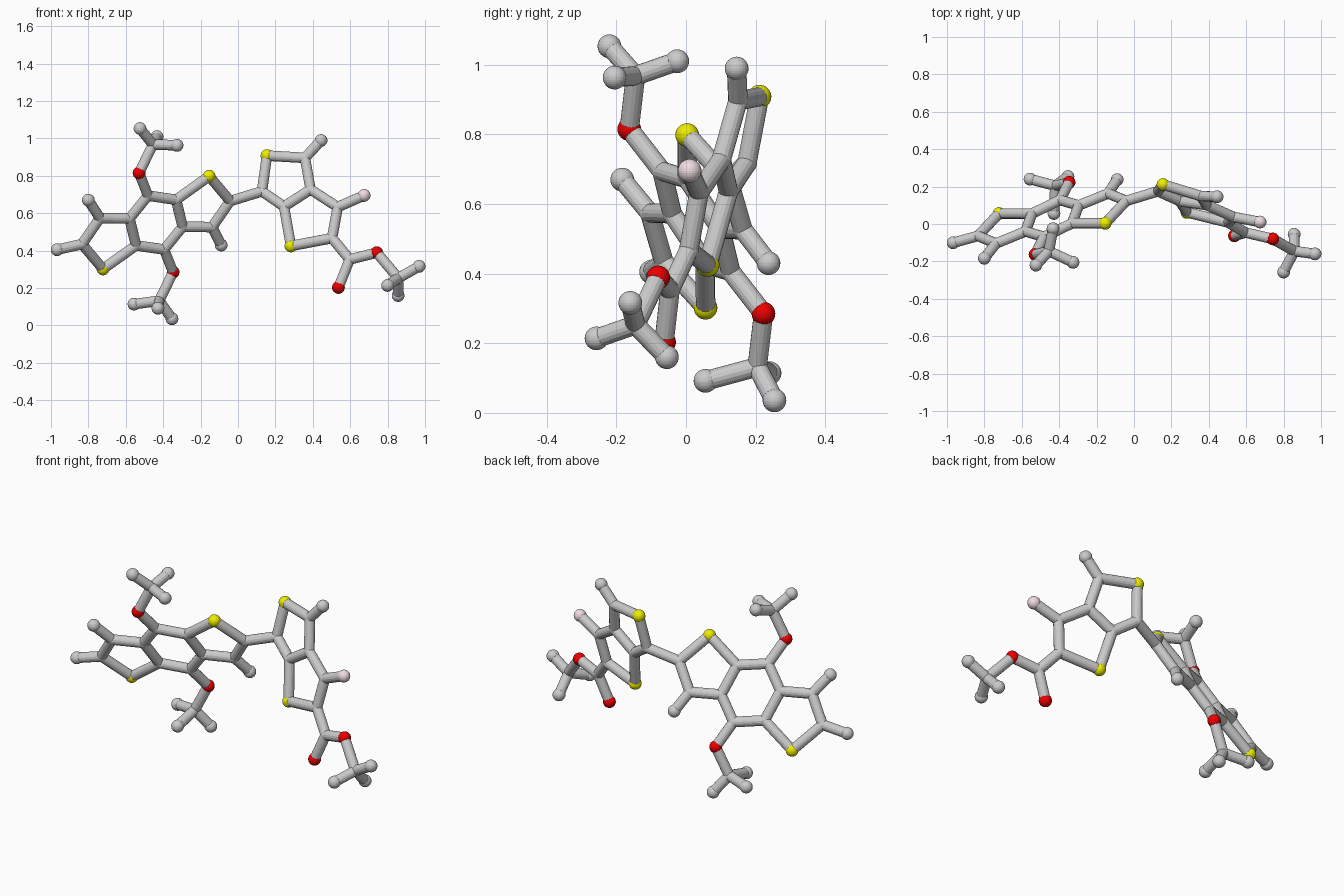
import bpy
from mathutils import Vector

if "Cube" in bpy.data.objects:
    bpy.data.objects.remove(bpy.data.objects["Cube"])

BALL, JOINT, ROD = 0.034, 0.029, 0.028


def material(name, color):
    m = bpy.data.materials.new(name)
    m.diffuse_color = (*color, 1)
    m.use_nodes = True
    m.node_tree.nodes["Principled BSDF"].inputs["Base Color"].default_value = m.diffuse_color
    return m


COLORS = {"S": material("yellow", (0.85, 0.85, 0.0)),
          "O": material("red", (0.85, 0.0, 0.0)),
          "F": material("pale_pink", (0.87, 0.72, 0.75))}
NAMES = {"S": "sulfur_ball", "O": "oxygen_ball", "F": "fluorine_ball",
         "H": "hydrogen_ball", "C": "carbon_joint"}


def left(x, z):      # point on the plane of the left three-ring core
    return Vector((x, 0.516 + 0.4007 * x - 0.565 * z, z))


def right(x, z):     # point on the plane of the right two-ring core
    return Vector((x, 0.047 - 0.292 * x + 0.2306 * z, z))


atoms, bonds = {}, []


def chain(text):
    keys = text.split()
    bonds.extend(zip(keys, keys[1:]))


# Left core: half of it, the other half is a point reflection
centre = left(-0.438, 0.55)
half = {"S1": (-0.722, 0.302), "C1": (-0.834, 0.435), "C2": (-0.738, 0.574),
        "C3": (-0.58, 0.572), "C4": (-0.545, 0.428), "C5": (-0.481, 0.694)}
for k, p in half.items():
    atoms[k + "a"] = left(*p)
    atoms[k + "b"] = 2 * centre - left(*p)
atoms["H1a"] = left(-0.967, 0.405)
atoms["H2a"] = left(-0.80, 0.67)
atoms["H2b"] = left(-0.09, 0.43)

# Methoxy arms, also point reflected
arm = {"O1": (-0.529, -0.163, 0.815), "C6": (-0.455, -0.145, 0.968),
       "H3": (-0.524, -0.22, 1.053), "H4": (-0.433, -0.025, 1.01),
       "H5": (-0.326, -0.205, 0.963)}
for k, p in arm.items():
    atoms[k + "a"] = Vector(p)
    atoms[k + "b"] = 2 * centre - Vector(p)
atoms["H3b"] = Vector((-0.353, 0.254, 0.036))
atoms["H4b"] = Vector((-0.428, 0.056, 0.092))
atoms["H5b"] = Vector((-0.556, 0.24, 0.114))

for s, t in ("ab", "ba"):
    chain(f"C4{s} S1{s} C1{s} C2{s} C3{s} C4{s} C5{t}")
    chain(f"C3{s} C5{s} O1{s} C6{s} H3{s}")
    chain(f"H4{s} C6{s} H5{s}")
    chain(f"C2{s} H2{s}")
chain("C1a H1a")

# Right core with fluorine and ester group
for k, p in {"C10": (0.128, 0.717), "S10": (0.155, 0.908), "C11": (0.358, 0.896),
             "H11": (0.444, 0.989), "C12": (0.388, 0.727), "C13": (0.246, 0.636),
             "C14": (0.533, 0.633), "F1": (0.674, 0.695), "C15": (0.503, 0.467),
             "S11": (0.283, 0.425), "C16": (0.597, 0.353), "O10": (0.537, 0.203),
             "O11": (0.742, 0.389), "C17": (0.857, 0.253)}.items():
    atoms[k] = right(*p)
atoms["H12"] = Vector((0.968, -0.16, 0.316))
atoms["H13"] = Vector((0.80, -0.257, 0.214))
atoms["H14"] = Vector((0.856, -0.055, 0.16))
chain("C1b C10 S10 C11 C12 C13 C10")
chain("C12 C14 C15 S11 C13")
chain("C11 H11")
chain("C14 F1")
chain("C15 C16 O11 C17 H12")
chain("C16 O10")
chain("H13 C17 H14")

# Balls and joints
for k, p in atoms.items():
    bpy.ops.mesh.primitive_uv_sphere_add(segments=24, ring_count=16, location=p,
                                         radius=JOINT if k[0] == "C" else BALL)
    ob = bpy.context.object
    ob.name = NAMES[k[0]]
    if k[0] in COLORS:
        ob.data.materials.append(COLORS[k[0]])

# Rods
for i, j in bonds:
    a, b = atoms[i], atoms[j]
    bpy.ops.mesh.primitive_cylinder_add(vertices=16, radius=ROD, depth=(b - a).length,
                                        location=(a + b) / 2)
    ob = bpy.context.object
    ob.name = "bond_rod"
    ob.rotation_euler = (b - a).to_track_quat("Z", "Y").to_euler()
